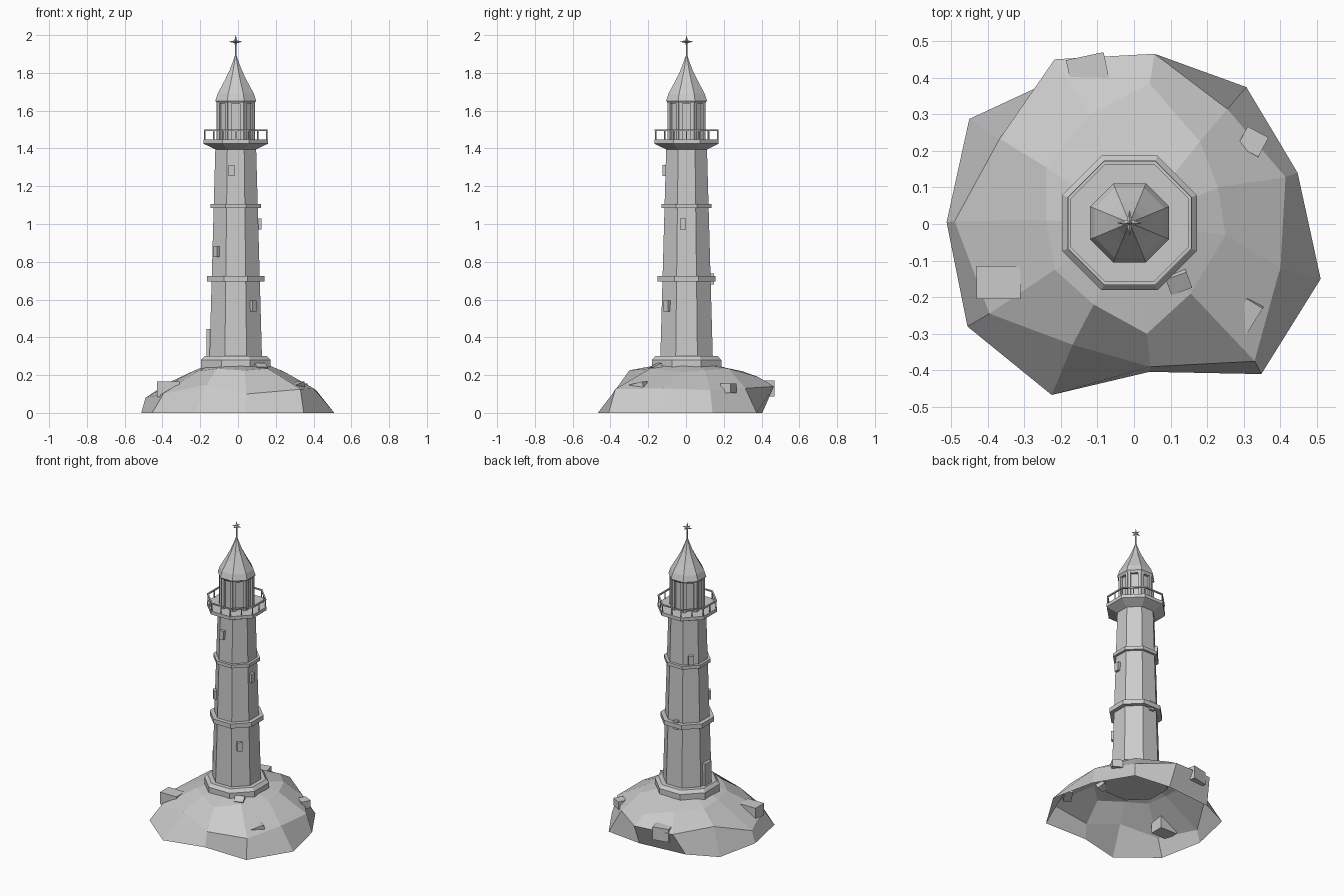
import bpy, bmesh, math
from mathutils import Matrix, Vector

if "Cube" in bpy.data.objects:
    bpy.data.objects.remove(bpy.data.objects["Cube"])

CX, CY = -0.012, 0.003          # tower axis
STEP = math.pi / 4
stone = bpy.data.materials.new("pale_stone")
stone.diffuse_color = (0.6, 0.6, 0.6, 1)
stone.use_nodes = True
stone.node_tree.nodes["Principled BSDF"].inputs["Base Color"].default_value = stone.diffuse_color


def finish(name, bm):
    bmesh.ops.recalc_face_normals(bm, faces=bm.faces)
    me = bpy.data.meshes.new(name)
    bm.to_mesh(me)
    bm.free()
    me.materials.append(stone)
    ob = bpy.data.objects.new(name, me)
    bpy.context.collection.objects.link(ob)
    return ob


def octagon(name, profile, closed=False):
    """Eight-sided turned part from (apothem, z) points."""
    bm = bmesh.new()
    k = 1 / math.cos(STEP / 2)
    rings = [[bm.verts.new((CX + a * k * math.cos((i + .5) * STEP),
                            CY + a * k * math.sin((i + .5) * STEP), z))
              for i in range(8)] for a, z in profile]
    pairs = list(zip(rings, rings[1:]))
    if closed:
        pairs.append((rings[-1], rings[0]))
    for lo, hi in pairs:
        for i in range(8):
            j = (i + 1) % 8
            bm.faces.new((lo[i], lo[j], hi[j], hi[i]))
    if not closed:
        bm.faces.new(rings[0][::-1])
        bm.faces.new(rings[-1])
    return finish(name, bm)


def add_box(bm, centre, size, rot=0.0, tilt=0.0):
    m = (Matrix.Translation(centre) @ Matrix.Rotation(rot, 4, 'Z')
         @ Matrix.Rotation(tilt, 4, 'X') @ Matrix.Diagonal((*size, 1)))
    bmesh.ops.create_cube(bm, size=1, matrix=m)


def on_tower(angle, radius, offset, z):
    c, s = math.cos(angle), math.sin(angle)
    return Vector((CX + radius * c - offset * s, CY + radius * s + offset * c, z))


# Rock island: faceted hollow shell, four rings of eleven points
foot = [(.51, -.15), (.447, .14), (.307, .374), (.06, .404), (-.26, .375), (-.45, .287),
        (-.512, .005), (-.455, -.28), (-.225, -.467), (.042, -.404), (.348, -.41)]
slope = [(.40, -.12, .13), (.414, .128, .12), (.255, .314, .13), (.056, .465, .14),
         (-.217, .45, .15), (-.367, .233, .16), (-.49, .008, .08), (-.395, -.245, .10),
         (-.168, -.33, .15), (.045, -.39, .10), (.33, -.375, .125)]
shoulder = [(.25, -.03, .215), (.23, .10, .225), (.18, .225, .235), (.043, .383, .19),
            (-.12, .30, .22), (-.24, .155, .215), (-.24, .01, .22), (-.217, -.125, .22),
            (-.11, -.22, .235), (.035, -.30, .225), (.155, -.19, .235)]
crown = []
for x, y, z in shoulder:
    d = Vector((x, y)).normalized() * .17
    crown.append((d.x, d.y, .25))
bm = bmesh.new()
rings = [[bm.verts.new(p) for p in ring]
         for ring in ([(x, y, 0) for x, y in foot], slope, shoulder, crown)]
for lo, hi in zip(rings, rings[1:]):
    for i in range(11):
        j = (i + 1) % 11
        bm.faces.new((lo[i], lo[j], hi[j], hi[i]))
bm.faces.new(rings[-1])
finish("rock_island", bm)

# Loose boulders
bm = bmesh.new()
add_box(bm, (-.12, .39, .13), (.105, .14, .085), math.radians(12))
add_box(bm, (-.37, -.16, .125), (.12, .09, .08))
add_box(bm, (.325, .225, .13), (.065, .06, .05), math.radians(-28))
add_box(bm, (.31, -.25, .14), (.05, .085, .035), math.radians(-32), math.radians(12))
add_box(bm, (.12, -.155, .235), (.06, .05, .04), math.radians(20), math.radians(25))
finish("boulders", bm)

# Tower body, bands and gallery
octagon("plinth", [(.184, .22), (.184, .28), (.166, .30)])
octagon("tower_shaft", [(.139, .29), (.108, 1.40)])
octagon("lower_band", [(.153, .695), (.153, .725)])
octagon("upper_band", [(.133, 1.085), (.133, 1.107)])
octagon("gallery_deck", [(.108, 1.395), (.17, 1.425), (.17, 1.447)])

# Gallery railing with posts at corners and mid-sides
octagon("hand_rail", [(.160, 1.492), (.169, 1.492), (.169, 1.500), (.160, 1.500)], closed=True)
bm = bmesh.new()
for i in range(16):
    r = .164 if i % 2 == 0 else .164 / math.cos(STEP / 2)
    add_box(bm, on_tower(i * STEP / 2, r, 0, 1.47), (.006, .006, .052), i * STEP / 2)
finish("rail_posts", bm)

# Lantern room: inner glazing and corner posts
octagon("lantern_glazing", [(.083, 1.44), (.083, 1.65)])
bm = bmesh.new()
for i in range(8):
    for side in (-1, 1):
        add_box(bm, on_tower(i * STEP, .094, side * .031, 1.543), (.014, .018, .20), i * STEP)
finish("lantern_posts", bm)

# Roof and finial
octagon("roof", [(.098, 1.637), (.108, 1.652), (.096, 1.69), (.060, 1.757),
                 (.034, 1.81), (.015, 1.86), (.005, 1.89)])
octagon("finial_rod", [(.004, 1.88), (.004, 1.965)])
bm = bmesh.new()
for axis in (Vector((1, 0, 0)), Vector((0, 1, 0)), Vector((0, 0, 1))):
    for sign in (-1, 1):
        rot = Vector((0, 0, 1)).rotation_difference(axis * sign).to_matrix().to_4x4()
        m = Matrix.Translation((CX, CY, 1.965)) @ rot @ Matrix.Translation((0, 0, .0175))
        bmesh.ops.create_cone(bm, cap_ends=True, segments=4, radius1=.009, radius2=0,
                              depth=.035, matrix=m)
finish("finial_star", bm)

# Windows: (face index counter-clockwise from +x, height, sideways offset)
bm = bmesh.new()
for face, z, off in ((6, 1.283, -.022), (0, 1.0, -.02), (7, .565, -.007),
                     (5, .853, -.015), (3, 1.14, 0), (2, .71, .011)):
    apothem = .139 - (z - .29) * .031 / 1.11
    add_box(bm, on_tower(face * STEP, apothem + .004, off, z), (.026, .032, .058), face * STEP)
finish("windows", bm)

# Door on the left face
bm = bmesh.new()
add_box(bm, on_tower(4 * STEP, .142, 0, .37), (.024, .065, .15), 4 * STEP)
finish("door", bm)
